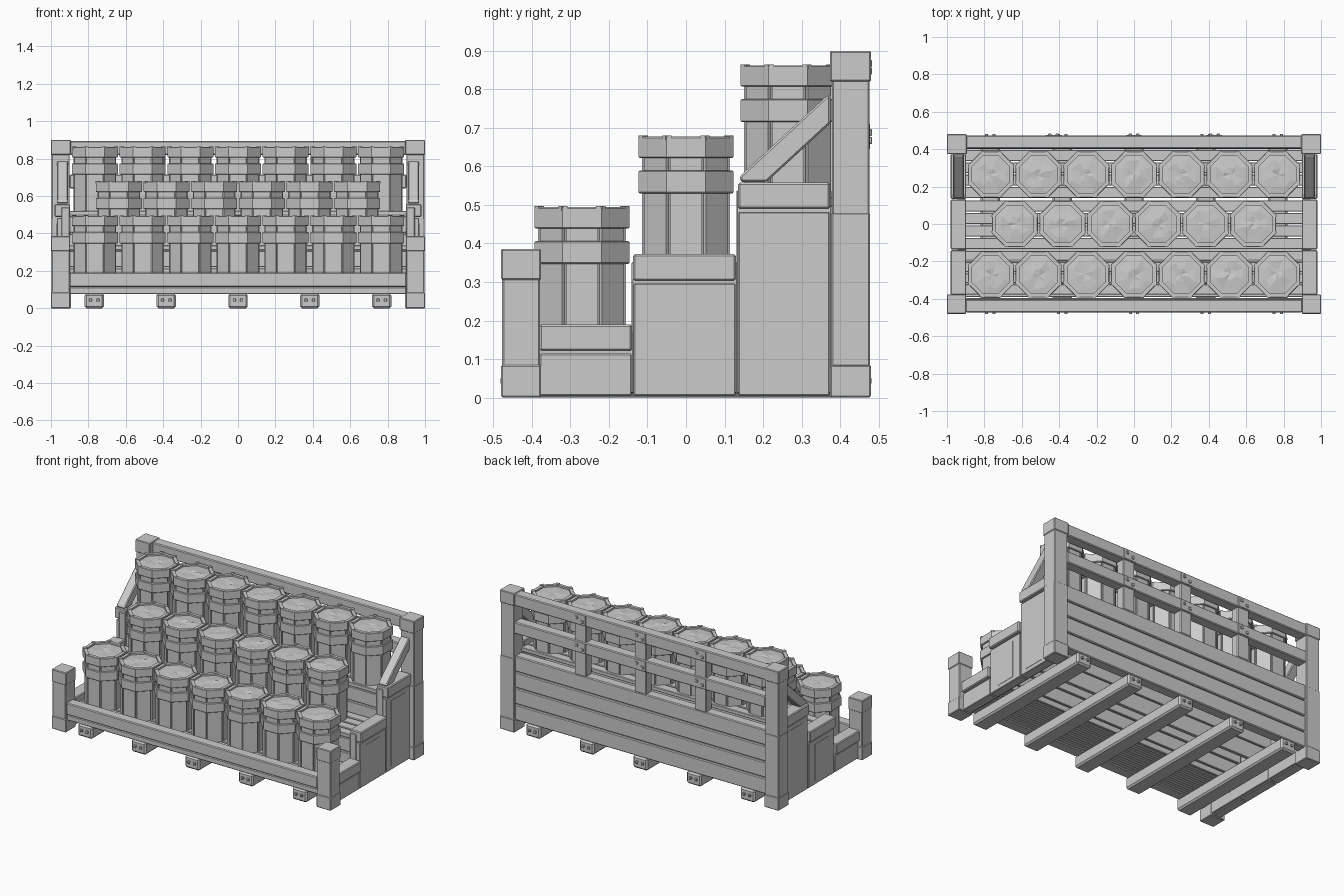
import bpy, bmesh, math, random
from mathutils import Matrix, Vector

if "Cube" in bpy.data.objects:
    bpy.data.objects.remove(bpy.data.objects["Cube"])

random.seed(4)
grey = bpy.data.materials.new("weathered grey")
grey.diffuse_color = (0.6, 0.6, 0.6, 1)
grey.use_nodes = True
grey.node_tree.nodes["Principled BSDF"].inputs["Base Color"].default_value = grey.diffuse_color


def finish(name, bm, bevel=0.005):
    bmesh.ops.recalc_face_normals(bm, faces=bm.faces)
    me = bpy.data.meshes.new(name)
    bm.to_mesh(me)
    bm.free()
    me.materials.append(grey)
    ob = bpy.data.objects.new(name, me)
    bpy.context.collection.objects.link(ob)
    if bevel:
        m = ob.modifiers.new("chamfer", 'BEVEL')
        m.width, m.segments, m.limit_method = bevel, 1, 'ANGLE'
    return ob


def box(bm, x, y, z):
    """Box from (low, high) pairs."""
    c = Vector([(a + b) / 2 for a, b in (x, y, z)])
    s = [b - a for a, b in (x, y, z)]
    bmesh.ops.create_cube(bm, size=1, matrix=Matrix.Translation(c) @ Matrix.Diagonal((*s, 1)))


def both(bm, x, y, z):
    """Box on the right plus its mirror on the left."""
    box(bm, x, y, z)
    box(bm, (-x[1], -x[0]), y, z)


def boards(bm, x, lo, hi, n, gap, fixed, upright):
    """Row of n long boards stacked in z (upright) or laid side by side in y."""
    step = (hi - lo) / n
    for i in range(n):
        span = (lo + i * step + gap / 2, lo + (i + 1) * step - gap / 2)
        box(bm, x, *((fixed, span) if upright else (span, fixed)))


# Corner posts with collars
bm = bmesh.new()
both(bm, (0.9, 0.996), (0.379, 0.476), (0.005, 0.895))
for z in ((0, 0.085), (0.82, 0.9)):
    both(bm, (0.894, 1.0), (0.374, 0.48), z)
both(bm, (0.897, 0.998), (0.377, 0.478), (0.08, 0.48))
finish("back_post", bm, 0.004)
bm = bmesh.new()
both(bm, (0.9, 0.996), (-0.477, -0.379), (0.005, 0.38))
for z in ((0, 0.085), (0.305, 0.386)):
    both(bm, (0.897, 1.0), (-0.48, -0.376), z)
finish("front_post", bm, 0.004)

# Skids with end bolts
skids = (-0.768, -0.384, 0, 0.384, 0.768)
bm = bmesh.new()
for x in skids:
    box(bm, (x - 0.052, x + 0.052), (-0.472, 0.472), (0, 0.078))
finish("skid", bm, 0.01)
bm = bmesh.new()
for x in skids:
    for y in (-0.476, 0.476):
        for d in (-0.02, 0.02):
            box(bm, (x + d - 0.008, x + d + 0.008), (y - 0.006, y + 0.006), (0.035, 0.051))
finish("skid_bolts", bm, 0.002)

# Front rail and the slats under the lowest tier
bm = bmesh.new()
box(bm, (-0.9, 0.9), (-0.473, -0.405), (0.115, 0.19))
box(bm, (-0.9, 0.9), (-0.466, -0.395), (0.075, 0.112))
finish("front_rail", bm)
bm = bmesh.new()
boards(bm, (-0.9, 0.9), -0.395, -0.115, 7, 0.008, (0.078, 0.1), False)
finish("floor_slats", bm, 0.003)

# Back wall boards, rails and battens
bm = bmesh.new()
boards(bm, (-0.9, 0.9), 0.075, 0.495, 4, 0.005, (0.4, 0.466), True)
finish("back_boards", bm)
bm = bmesh.new()
for z in ((0.82, 0.895), (0.64, 0.715)):
    box(bm, (-0.9, 0.9), (0.405, 0.474), z)
finish("back_rail", bm)
bm = bmesh.new()
for x in (-0.43, 0, 0.43):
    box(bm, (x - 0.042, x + 0.042), (0.41, 0.468), (0.49, 0.83))
finish("back_batten", bm)

# Rail straps and bolts over the battens
bm = bmesh.new()
for x in (-0.43, 0, 0.43):
    for z in (0.8575, 0.6775):
        box(bm, (x - 0.044, x + 0.044), (0.47, 0.477), (z - 0.034, z + 0.034))
        for d in (-0.02, 0.02):
            box(bm, (x + d - 0.009, x + d + 0.009), (0.47, 0.483), (z + d * 0.5 - 0.009, z + d * 0.5 + 0.009))
finish("rail_straps", bm, 0.002)

# Stepped tiers: (front y, back y, end board top, deck top)
tiers = ((-0.38, -0.14, 0.19, 0.152), (-0.137, 0.13, 0.372, 0.335), (0.135, 0.374, 0.558, 0.52))
ends, caps, plates, decks, risers = [bmesh.new() for _ in range(5)]
for i, (y0, y1, top, deck) in enumerate(tiers):
    mid = (y0 + y1) / 2
    both(ends, (0.91, 0.968), (y0 + 0.001, y1 - 0.001), (0.005, top - 0.076))
    both(ends, (0.9, 0.945), (y0 - 0.004, y1 + 0.004), (0.012, top - 0.02))
    both(caps, (0.897, 0.98), (y0, y1), (top - 0.069, top))
    if i:
        both(plates, (0.96, 0.97), (mid - 0.07, mid + 0.07), (0.03, top - 0.105))
        below = tiers[i - 1][3] - 0.03
        ys = (y0 + 0.003, y0 + 0.025)
        boards(risers, (-0.9, 0.9), below, deck - 0.024, 2, 0.008, ys, True)
        boards(risers, (-0.9, 0.9), 0.076, below, i, 0.006, ys, True)
    boards(decks, (-0.905, 0.905), y0, y1 + (0.026 if i == 2 else 0), 4, 0.008,
           (deck - 0.025, deck), False)
finish("side_panel", ends, 0.003)
finish("side_plate", plates, 0)
finish("side_cap_board", caps)
finish("deck_planks", decks, 0.003)
finish("riser_boards", risers, 0.003)

# Diagonal braces
bm = bmesh.new()
profile = ((0.14, 0.56), (0.21, 0.56), (0.375, 0.712), (0.375, 0.787), (0.362, 0.78), (0.14, 0.575))
for x0 in (0.908, -0.968):
    f = bm.faces.new([bm.verts.new((x0, y, z)) for y, z in profile])
    r = bmesh.ops.extrude_face_region(bm, geom=[f])
    bmesh.ops.translate(bm, vec=(0.06, 0, 0), verts=[v for v in r["geom"] if isinstance(v, bmesh.types.BMVert)])
finish("diagonal_brace", bm)


def octagon(bm, apothem, z):
    r = apothem / math.cos(math.pi / 8)
    return [bm.verts.new((r * math.cos((k + 0.5) * math.pi / 4),
                          r * math.sin((k + 0.5) * math.pi / 4), z)) for k in range(8)]


def skin(bm, loops):
    for a, b in zip(loops, loops[1:]):
        for k in range(8):
            bm.faces.new((a[k], a[(k + 1) % 8], b[(k + 1) % 8], b[k]))


def hoop(bm, inner, outer, z0, z1):
    c = 0.003
    loops = [octagon(bm, a, z) for a, z in ((inner, z0), (outer - c, z0), (outer, z0 + c),
                                            (outer, z1 - c), (outer - c, z1), (inner, z1))]
    skin(bm, loops + loops[:1])


# Octagonal barrel: core, staves, hoops, rim clips and uneven filling
H = 0.345
bm = bmesh.new()
core = [octagon(bm, 0.106, z) for z in (0, H - 0.03)]
skin(bm, core)
bm.faces.new(core[0])
for k in range(8):
    before = set(bm.verts)
    box(bm, (0.098, 0.114), (-0.041, 0.041), (0, H - 0.04))
    for side in (-1, 1):
        box(bm, (0.103, 0.1235), (side * 0.043 - 0.006, side * 0.043 + 0.006), (H - 0.012, H))
    bmesh.ops.rotate(bm, verts=[v for v in bm.verts if v not in before],
                     matrix=Matrix.Rotation(k * math.pi / 4, 3, 'Z'))
hoop(bm, 0.1, 0.123, H - 0.058, H - 0.003)
hoop(bm, 0.1, 0.123, H - 0.15, H - 0.09)
fill = [octagon(bm, a, H - 0.014 + dz) for a, dz in ((0.104, 0), (0.07, 0.004), (0.035, 0.006))]
skin(bm, fill)
tip = bm.verts.new((0.008, -0.006, H - 0.012))
for k in range(8):
    bm.faces.new((fill[2][k], fill[2][(k + 1) % 8], tip))
for v in fill[1] + fill[2]:
    v.co += Vector((random.uniform(-.01, .01), random.uniform(-.01, .01), random.uniform(-.005, .004)))
barrel = finish("barrel", bm, 0)

# Rows of barrels
first = True
for y, deck, n in ((-0.27, 0.152, 7), (0, 0.335, 6), (0.265, 0.52, 7)):
    for i in range(n):
        ob = barrel if first else bpy.data.objects.new("barrel", barrel.data)
        if not first:
            bpy.context.collection.objects.link(ob)
        first = False
        ob.location = ((i - (n - 1) / 2) * 0.255, y, deck)
        ob.rotation_euler.z = random.randrange(8) * math.pi / 4
